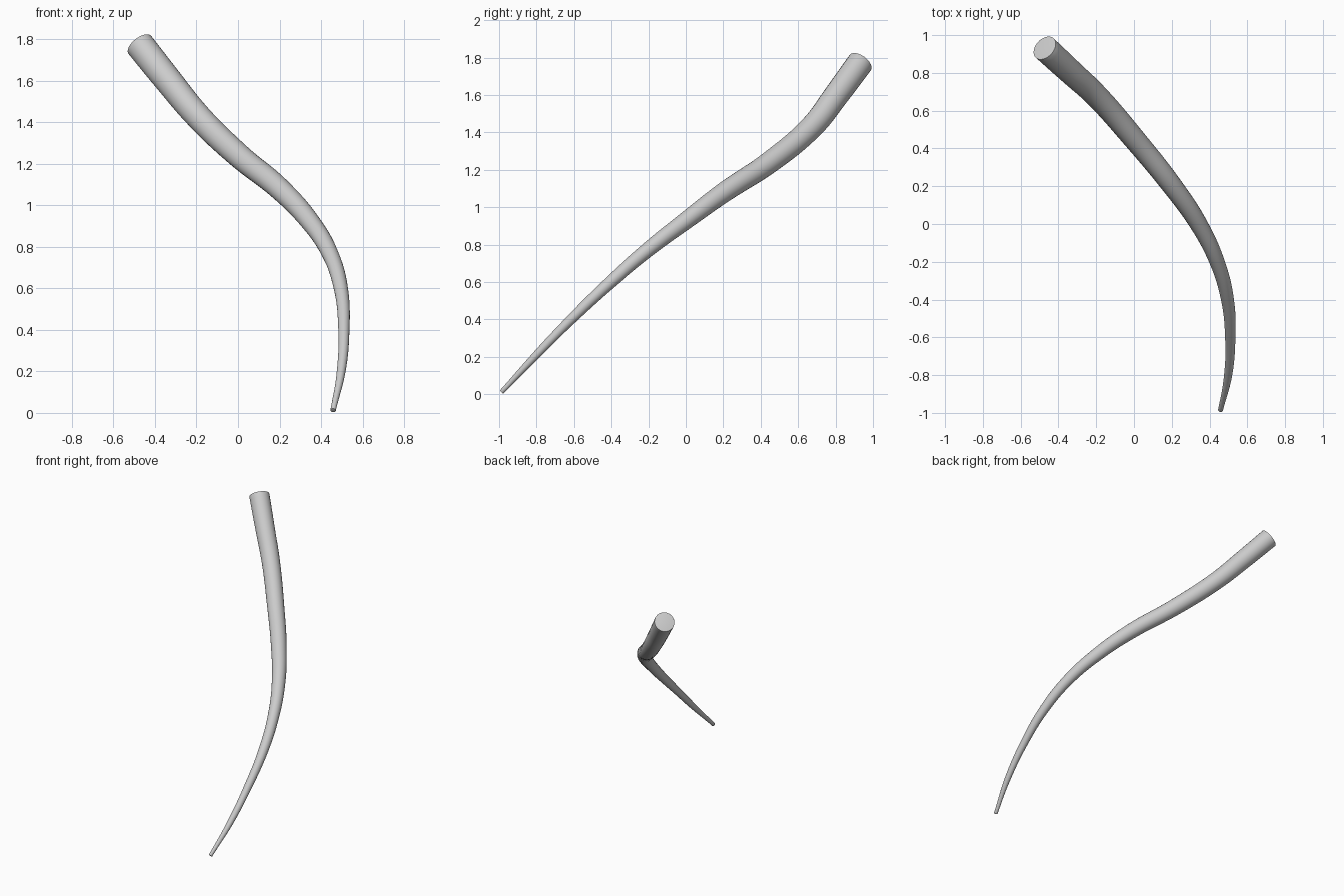
import bpy
import math

if "Cube" in bpy.data.objects:
    bpy.data.objects.remove(bpy.data.objects["Cube"])

# Centreline of the horn: x, y, z, radius from thin tip to thick base
PATH = [
    (0.458, -0.986, 0.012, 0.013),
    (0.497, -0.81, 0.20, 0.021),
    (0.510, -0.615, 0.40, 0.027),
    (0.495, -0.40, 0.603, 0.034),
    (0.440, -0.20, 0.775, 0.040),
    (0.342, 0.00, 0.928, 0.047),
    (0.200, 0.205, 1.08, 0.054),
    (0.000, 0.452, 1.243, 0.059),
    (-0.200, 0.68, 1.437, 0.063),
    (-0.335, 0.805, 1.60, 0.067),
    (-0.473, 0.932, 1.773, 0.070),
]

# Tapered tube swept along a smooth curve
curve = bpy.data.curves.new("horn_path", "CURVE")
curve.dimensions = "3D"
curve.resolution_u = 8
curve.bevel_depth = 1.0
curve.bevel_resolution = 10
curve.use_fill_caps = True
spline = curve.splines.new("BEZIER")
spline.radius_interpolation = "CARDINAL"
spline.bezier_points.add(len(PATH) - 1)
for point, (x, y, z, r) in zip(spline.bezier_points, PATH):
    point.co = (x, y, z)
    point.radius = r
    point.handle_left_type = point.handle_right_type = "AUTO"

horn = bpy.data.objects.new("curved_horn", curve)
bpy.context.collection.objects.link(horn)
bpy.context.view_layer.objects.active = horn
horn.select_set(True)
bpy.ops.object.convert(target="MESH")
horn = bpy.context.object
horn.name = "curved_horn"

# Join the caps and soften their rims
weld = horn.modifiers.new("weld", "WELD")
weld.merge_threshold = 0.0002
rim = horn.modifiers.new("soft_rims", "BEVEL")
rim.width = 0.012
rim.segments = 3
rim.limit_method = "ANGLE"
rim.angle_limit = math.radians(60)
bpy.ops.object.shade_smooth_by_angle(angle=math.radians(40))
